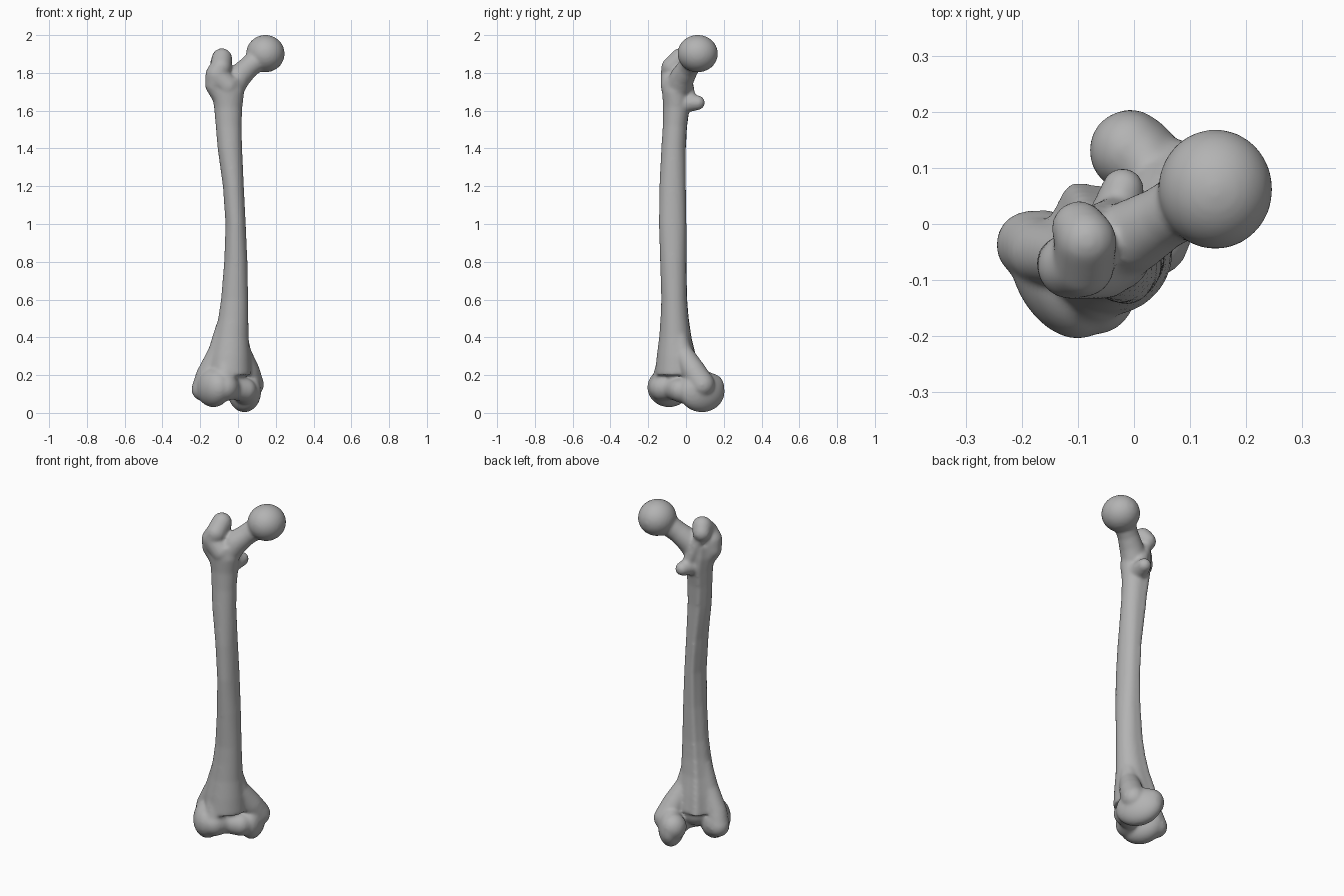
import bpy, bmesh, math
from mathutils import Matrix, Vector

bm = bmesh.new()
TWIST = math.radians(28)          # turn of the knee end about the shaft


def ellipsoid(center, radii, turn=0.0, seg=32):
    m = (Matrix.Translation(center) @ Matrix.Rotation(turn, 4, 'Z')
         @ Matrix.Diagonal((*radii, 1.0)))
    bmesh.ops.create_uvsphere(bm, u_segments=seg, v_segments=seg // 2, radius=1.0, matrix=m)


def chain(points, steps=8):
    """Swept limb through (x, y, z, radius) points."""
    for a, b in zip(points, points[1:]):
        for i in range(steps + 1):
            p = Vector(a).lerp(Vector(b), i / steps)
            ellipsoid(p[:3], (p[3],) * 3, seg=20)


def loft(rows, n=40):
    """Closed tube from (z, xmin, xmax, ymin, ymax), with a ridge along the back."""
    rings = []
    for z, x0, x1, y0, y1 in rows:
        ring = []
        for i in range(n):
            a = 2 * math.pi * i / n
            d = (a - math.radians(118)) / 0.22
            ridge = 1 + 0.17 * math.exp(-d * d)
            ring.append(bm.verts.new(((x0 + x1) / 2 + (x1 - x0) / 2 * math.cos(a) * ridge,
                                      (y0 + y1) / 2 + (y1 - y0) / 2 * math.sin(a) * ridge, z)))
        rings.append(ring)
    for r, s in zip(rings, rings[1:]):
        for i in range(n):
            j = (i + 1) % n
            bm.faces.new((r[i], r[j], s[j], s[i]))
    bm.faces.new(rings[0][::-1])
    bm.faces.new(rings[-1])


# shaft
loft([(0.20, -0.17, 0.07, -0.165, 0.07),
      (0.30, -0.15, 0.065, -0.155, 0.05),
      (0.40, -0.125, 0.056, -0.142, 0.026),
      (0.50, -0.105, 0.055, -0.135, 0.012),
      (0.60, -0.09, 0.054, -0.131, 0.004),
      (0.80, -0.073, 0.05, -0.137, 0.0),
      (1.00, -0.066, 0.041, -0.144, 0.0),
      (1.20, -0.080, 0.031, -0.141, -0.003),
      (1.40, -0.108, 0.022, -0.131, -0.003),
      (1.52, -0.118, 0.019, -0.123, 0.004),
      (1.62, -0.127, 0.023, -0.121, 0.018),
      (1.70, -0.142, 0.033, -0.127, 0.02),
      (1.77, -0.14, 0.02, -0.12, 0.015)])

# ball head and neck
ellipsoid((0.145, 0.062, 1.902), (0.102, 0.107, 0.099), seg=48)
chain([(-0.05, -0.05, 1.70, 0.072), (0.0, -0.02, 1.775, 0.066),
       (0.05, 0.01, 1.825, 0.058), (0.12, 0.05, 1.885, 0.062)])

# greater trochanter: hooked top, outer mass and front shoulder
chain([(-0.098, -0.008, 1.85, 0.05), (-0.085, -0.03, 1.876, 0.055),
       (-0.09, -0.075, 1.83, 0.056), (-0.113, -0.075, 1.79, 0.06),
       (-0.125, -0.07, 1.735, 0.05), (-0.085, -0.06, 1.66, 0.045)])
chain([(-0.113, -0.075, 1.79, 0.06), (-0.055, -0.075, 1.73, 0.06)])

# lesser trochanter and crest
chain([(-0.04, -0.02, 1.64, 0.055), (-0.02, 0.062, 1.642, 0.039)])
chain([(-0.09, -0.01, 1.82, 0.035), (-0.03, 0.02, 1.67, 0.033)])

# flare from shaft to each side of the knee
chain([(-0.075, -0.06, 0.45, 0.045), (-0.105, -0.06, 0.32, 0.055),
       (-0.165, -0.05, 0.20, 0.058), (-0.185, -0.037, 0.125, 0.062)])
chain([(0.0, -0.05, 0.45, 0.045), (0.015, -0.02, 0.32, 0.055),
       (0.05, 0.04, 0.22, 0.066), (0.07, 0.085, 0.15, 0.068)])
chain([(-0.05, -0.045, 0.30, 0.08), (-0.05, -0.03, 0.19, 0.09)])

# outer and inner condyles
ellipsoid((-0.13, -0.09, 0.135), (0.082, 0.123, 0.105), TWIST)
ellipsoid((0.034, 0.084, 0.113), (0.072, 0.132, 0.110), TWIST)
ellipsoid((-0.010, 0.131, 0.135), (0.070, 0.072, 0.075))

# kneecap groove with its raised lips
chain([(-0.07, -0.125, 0.135, 0.073), (-0.03, -0.072, 0.13, 0.058),
       (0.035, -0.03, 0.12, 0.064), (0.045, 0.04, 0.11, 0.075)])
chain([(-0.07, -0.12, 0.16, 0.065), (-0.06, -0.085, 0.32, 0.055)])

bmesh.ops.recalc_face_normals(bm, faces=bm.faces)
mesh = bpy.data.meshes.new("thigh_bone")
bm.to_mesh(mesh)
bm.free()
bone = bpy.data.objects.new("thigh_bone", mesh)
bpy.context.collection.objects.link(bone)

# bone colour
mat = bpy.data.materials.new("bone_grey")
mat.diffuse_color = (0.45, 0.45, 0.45, 1.0)
mesh.materials.append(mat)

# fuse all parts into one skin and soften the joins
fuse = bone.modifiers.new("fuse", 'REMESH')
fuse.mode = 'VOXEL'
fuse.voxel_size = 0.008
fuse.use_smooth_shade = True
soft = bone.modifiers.new("soften", 'SMOOTH')
soft.factor = 0.5
soft.iterations = 12
